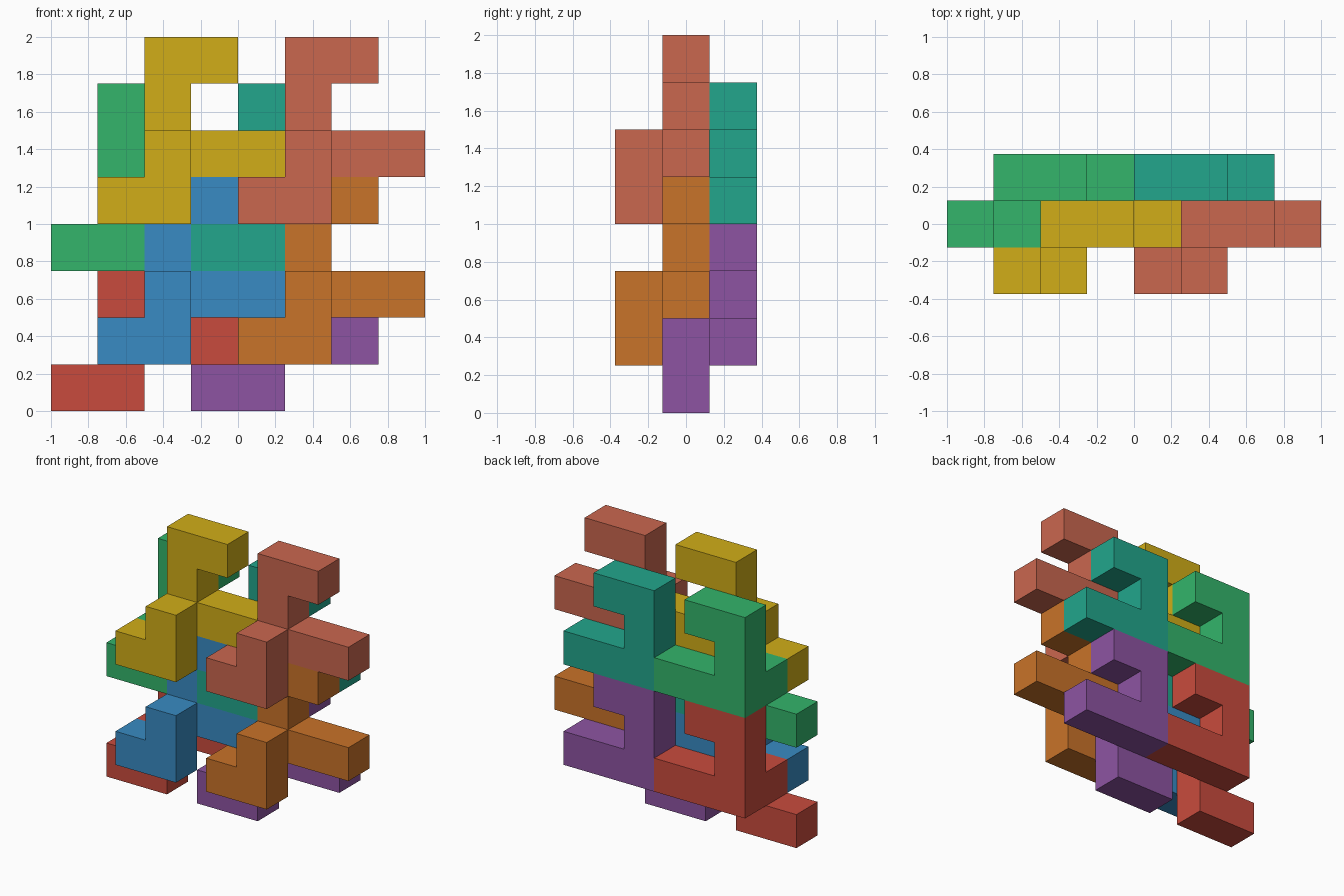
import bpy, bmesh
from mathutils import Vector

if "Cube" in bpy.data.objects:
    bpy.data.objects.remove(bpy.data.objects["Cube"])

S = 0.25  # edge of one cube cell
# Repeated piece: a C-shaped plate with a forward-stepping foot, as (x, layer, z) cells
CELLS = {(0, 1, 3), (1, 1, 3), (0, 1, 2), (0, 1, 1), (1, 1, 1), (2, 1, 1),
         (0, 0, 1), (0, 0, 0), (-1, 0, 0)}
AXES = [(1, 0, 0), (0, 1, 0), (0, 0, 1)]


def linear(c):
    c /= 255
    return c / 12.92 if c < 0.04045 else ((c + 0.055) / 1.055) ** 2.4


def make_piece(name, offset, rgb):
    bm = bmesh.new()
    for cell in CELLS:
        centre = Vector(cell) + Vector((0.5, 0.5, 0.5))
        for a in range(3):
            for sign in (1, -1):
                n = Vector(AXES[a]) * sign
                if tuple(int(c + d) for c, d in zip(cell, n)) in CELLS:
                    continue  # inner wall between two cells of the piece
                u = Vector(AXES[(a + 1) % 3])
                v = n.cross(u)
                corners = [n + u + v, n - u + v, n - u - v, n + u - v]
                bm.faces.new([bm.verts.new(centre + c / 2) for c in corners])
    bmesh.ops.remove_doubles(bm, verts=bm.verts, dist=0.001)
    # merge flat neighbouring cell faces
    bmesh.ops.dissolve_limit(bm, angle_limit=0.01, verts=bm.verts, edges=bm.edges)
    bmesh.ops.recalc_face_normals(bm, faces=bm.faces)
    bmesh.ops.scale(bm, vec=(S, S, S), verts=bm.verts)
    mesh = bpy.data.meshes.new(name)
    bm.to_mesh(mesh)
    bm.free()
    mat = bpy.data.materials.new(name + "_colour")
    mat.diffuse_color = (*[linear(c) for c in rgb], 1)
    mat.use_nodes = True
    mat.node_tree.nodes["Principled BSDF"].inputs["Base Color"].default_value = mat.diffuse_color
    mesh.materials.append(mat)
    ob = bpy.data.objects.new(name, mesh)
    ob.location = (-1 + offset[0] * S, -0.375 + offset[1] * S, offset[2] * S)
    bpy.context.collection.objects.link(ob)


# Front sheet and back sheet, each a 2 x 2 lattice of the same piece
SHEETS = [
    ("front", (2, 0, 1), [("blue", (56, 139, 195)), ("orange", (201, 115, 41)),
                          ("yellow", (209, 174, 24)), ("salmon", (202, 103, 79))]),
    ("back", (1, 1, 0), [("red", (201, 75, 61)), ("purple", (141, 84, 162)),
                         ("green", (51, 181, 107)), ("teal", (34, 166, 140))]),
]
for sheet, base, colours in SHEETS:
    for i, (colour, rgb) in enumerate(colours):
        off = (base[0] + 3 * (i % 2), base[1], base[2] + 3 * (i // 2))
        make_piece(f"{sheet}_{colour}_piece", off, rgb)
